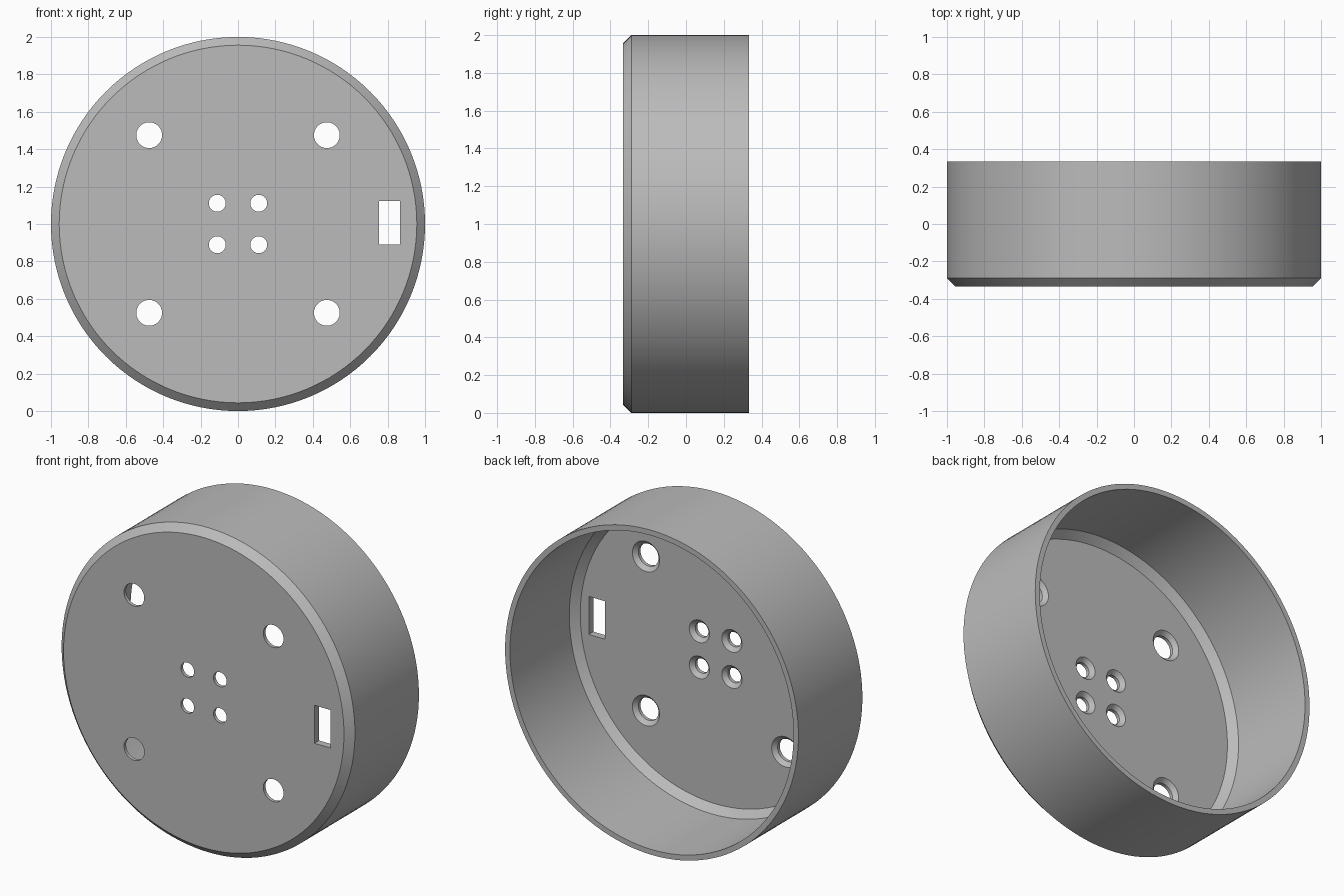
import bpy
import bmesh
from math import cos, sin, tau, radians

cube = bpy.data.objects.get("Cube")
if cube:
    bpy.data.objects.remove(cube, do_unlink=True)

# Main dimensions
DEPTH = 0.667
FRONT, BACK = -DEPTH / 2, DEPTH / 2
INNER = 0.967          # inside radius of the wall
BEVEL = 0.044          # bevel at the front edge, inside and out
FLOOR = FRONT + 0.045  # inner face of the front plate
SINK = 0.024           # countersink size

grey = bpy.data.materials.new("plain grey")
grey.use_nodes = True
colour = (0.5, 0.5, 0.5, 1)
grey.diffuse_color = colour
grey.node_tree.nodes["Principled BSDF"].inputs["Base Color"].default_value = colour


def make_object(name, bm):
    bmesh.ops.recalc_face_normals(bm, faces=bm.faces)
    mesh = bpy.data.meshes.new(name)
    bm.to_mesh(mesh)
    bm.free()
    mesh.materials.append(grey)
    obj = bpy.data.objects.new(name, mesh)
    bpy.context.collection.objects.link(obj)
    return obj


def lathe(bm, profile, x, z, sides):
    """Turn a (radius, y) profile about the y axis; flat caps close both ends."""
    rings = [[bm.verts.new((x + r * cos(tau * i / sides), y, z + r * sin(tau * i / sides)))
              for i in range(sides)] for r, y in profile]
    for a, b in zip(rings, rings[1:]):
        for i in range(sides):
            j = (i + 1) % sides
            bm.faces.new((a[i], a[j], b[j], b[i]))
    bm.faces.new(rings[0])
    bm.faces.new(rings[-1])


# Round shell: front plate, bevelled edge, wall, rim, inner wall and floor
bm = bmesh.new()
lathe(bm, [(1 - BEVEL, FRONT), (1, FRONT + BEVEL), (1, BACK), (INNER, BACK),
           (INNER, FLOOR + BEVEL), (INNER - BEVEL, FLOOR)], 0, 1, 128)
shell = make_object("round_cover", bm)

# Holes: four large and four small, countersunk from inside
bm = bmesh.new()
for offset, radius in ((0.475, 0.069), (0.111, 0.045)):
    for sx in (-1, 1):
        for sz in (-1, 1):
            lathe(bm, [(radius, FRONT - 0.1), (radius, FLOOR - SINK),
                       (radius + SINK, FLOOR), (radius + SINK, FLOOR + 0.1)],
                  sx * offset, 1 + sz * offset, 40)

# Rectangular slot near the left edge
slot = bmesh.ops.create_cube(bm, size=1)["verts"]
bmesh.ops.scale(bm, vec=(0.11, 0.3, 0.234), verts=slot)
bmesh.ops.translate(bm, vec=(0.81, FRONT, 1.007), verts=slot)
cutter = make_object("hole_cutter", bm)
cutter.hide_render = True

# Cut the openings, then drop the helper
cut = shell.modifiers.new("openings", "BOOLEAN")
cut.operation = "DIFFERENCE"
cut.solver = "EXACT"
cut.object = cutter
bpy.ops.object.select_all(action="DESELECT")
bpy.context.view_layer.objects.active = shell
shell.select_set(True)
bpy.ops.object.modifier_apply(modifier=cut.name)
bpy.data.objects.remove(cutter, do_unlink=True)
bpy.ops.object.shade_smooth_by_angle(angle=radians(30))
